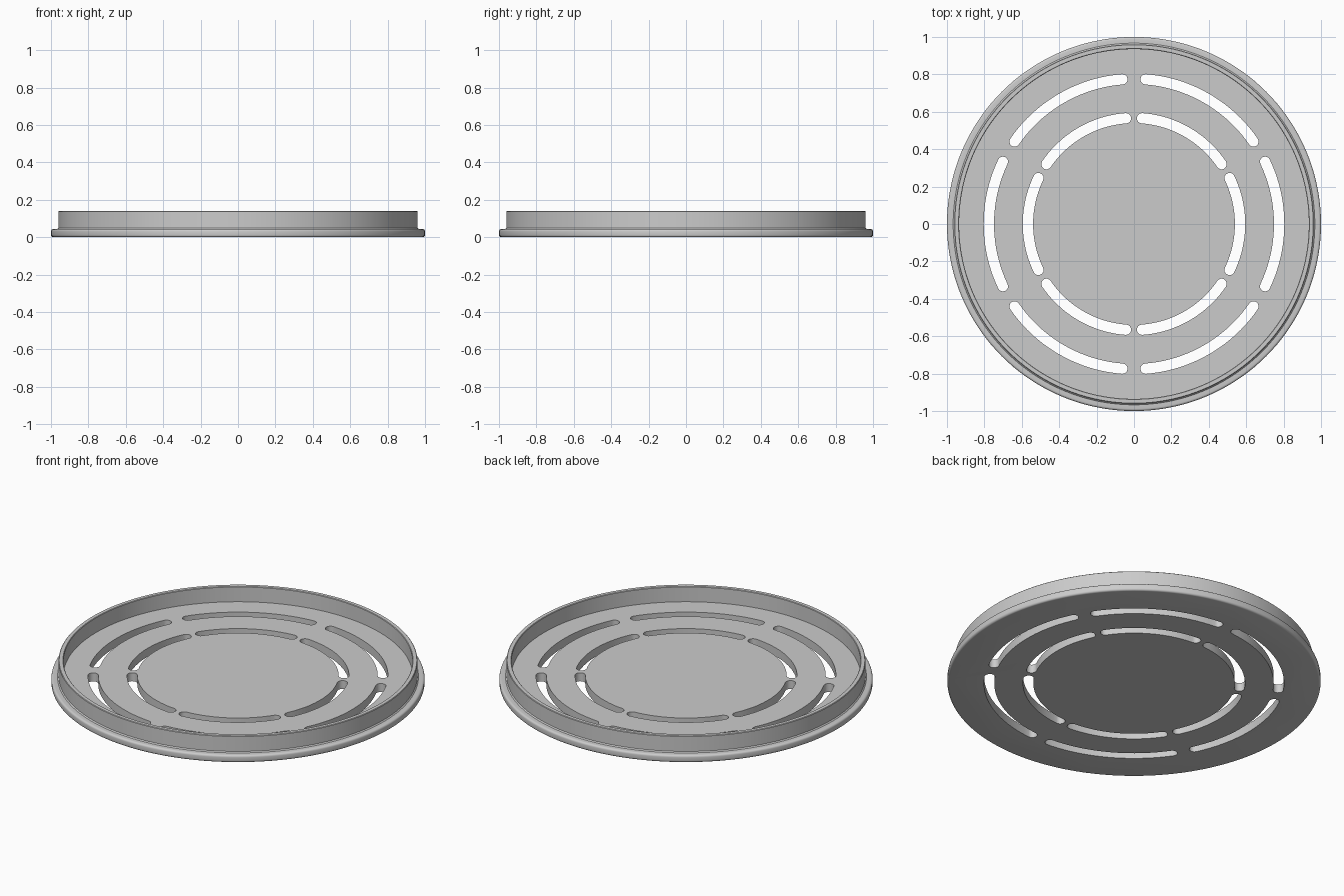
import bpy, bmesh, math

if "Cube" in bpy.data.objects:
    bpy.data.objects.remove(bpy.data.objects["Cube"])

SEG = 144
grey = bpy.data.materials.new("light grey")
grey.diffuse_color = (0.6, 0.6, 0.6, 1)
grey.use_nodes = True
grey.node_tree.nodes["Principled BSDF"].inputs["Base Color"].default_value = grey.diffuse_color


def make_object(name, bm):
    bmesh.ops.recalc_face_normals(bm, faces=bm.faces[:])
    mesh = bpy.data.meshes.new(name)
    bm.to_mesh(mesh)
    bm.free()
    mesh.materials.append(grey)
    obj = bpy.data.objects.new(name, mesh)
    bpy.context.collection.objects.link(obj)
    return obj


def arc(cx, cz, r, a0, a1, n=4):
    """Points of a round corner in the (radius, height) plane."""
    return [(cx + r * math.cos(math.radians(a0 + (a1 - a0) * i / n)),
             cz + r * math.sin(math.radians(a0 + (a1 - a0) * i / n))) for i in range(n + 1)]


def revolved(name, profile):
    """Turn a profile about z and close both open ends with flat discs."""
    bm = bmesh.new()
    rings = [[bm.verts.new((r * math.cos(2 * math.pi * i / SEG),
                            r * math.sin(2 * math.pi * i / SEG), z)) for i in range(SEG)]
             for r, z in profile]
    for a, b in zip(rings, rings[1:]):
        for i in range(SEG):
            j = (i + 1) % SEG
            bm.faces.new((a[i], a[j], b[j], b[i]))
    bm.faces.new(rings[0])
    bm.faces.new(rings[-1])
    return make_object(name, bm)


def add_slot(bm, radius, half_width, centre, half_arc):
    """Curved slot with round ends, as a tall prism."""
    def polar(r, a):
        return r * math.cos(a), r * math.sin(a)
    pts, n = [], 20
    a0, a1 = math.radians(centre - half_arc), math.radians(centre + half_arc)
    for i in range(n + 1):
        pts.append(polar(radius + half_width, a0 + (a1 - a0) * i / n))
    ex, ey = polar(radius, a1)
    for i in range(1, 8):
        t = a1 + math.pi * i / 8
        pts.append((ex + half_width * math.cos(t), ey + half_width * math.sin(t)))
    for i in range(n + 1):
        pts.append(polar(radius - half_width, a1 + (a0 - a1) * i / n))
    ex, ey = polar(radius, a0)
    for i in range(1, 8):
        t = a0 + math.pi + math.pi * i / 8
        pts.append((ex + half_width * math.cos(t), ey + half_width * math.sin(t)))
    low = [bm.verts.new((x, y, -0.1)) for x, y in pts]
    high = [bm.verts.new((x, y, 0.2)) for x, y in pts]
    bm.faces.new(low)
    bm.faces.new(high)
    for i in range(len(pts)):
        j = (i + 1) % len(pts)
        bm.faces.new((low[i], low[j], high[j], high[i]))


# Lid: flat base, rounded flange, upright wall and recessed floor
profile = (arc(0.988, 0.012, 0.012, -90, 0) + arc(0.988, 0.031, 0.012, 0, 90)
           + [(0.967, 0.043), (0.961, 0.049)]
           + [(0.961, 0.137), (0.958, 0.14), (0.938, 0.14), (0.935, 0.137), (0.935, 0.05)])
lid = revolved("slotted_lid", profile)

# Two rings of six slots
bm = bmesh.new()
for k in range(6):
    add_slot(bm, 0.776, 0.0275, 60 * k, 25.4)
    add_slot(bm, 0.567, 0.0275, 60 * k, 25.7)
cutter = make_object("slot_cutter", bm)
cutter.hide_render = True

cut = lid.modifiers.new("slots", 'BOOLEAN')
cut.operation = 'DIFFERENCE'
cut.solver = 'EXACT'
cut.object = cutter
bpy.context.view_layer.objects.active = lid
lid.select_set(True)
bpy.ops.object.modifier_apply(modifier=cut.name)
bpy.data.objects.remove(cutter)
bpy.ops.object.shade_smooth_by_angle(angle=math.radians(30))
